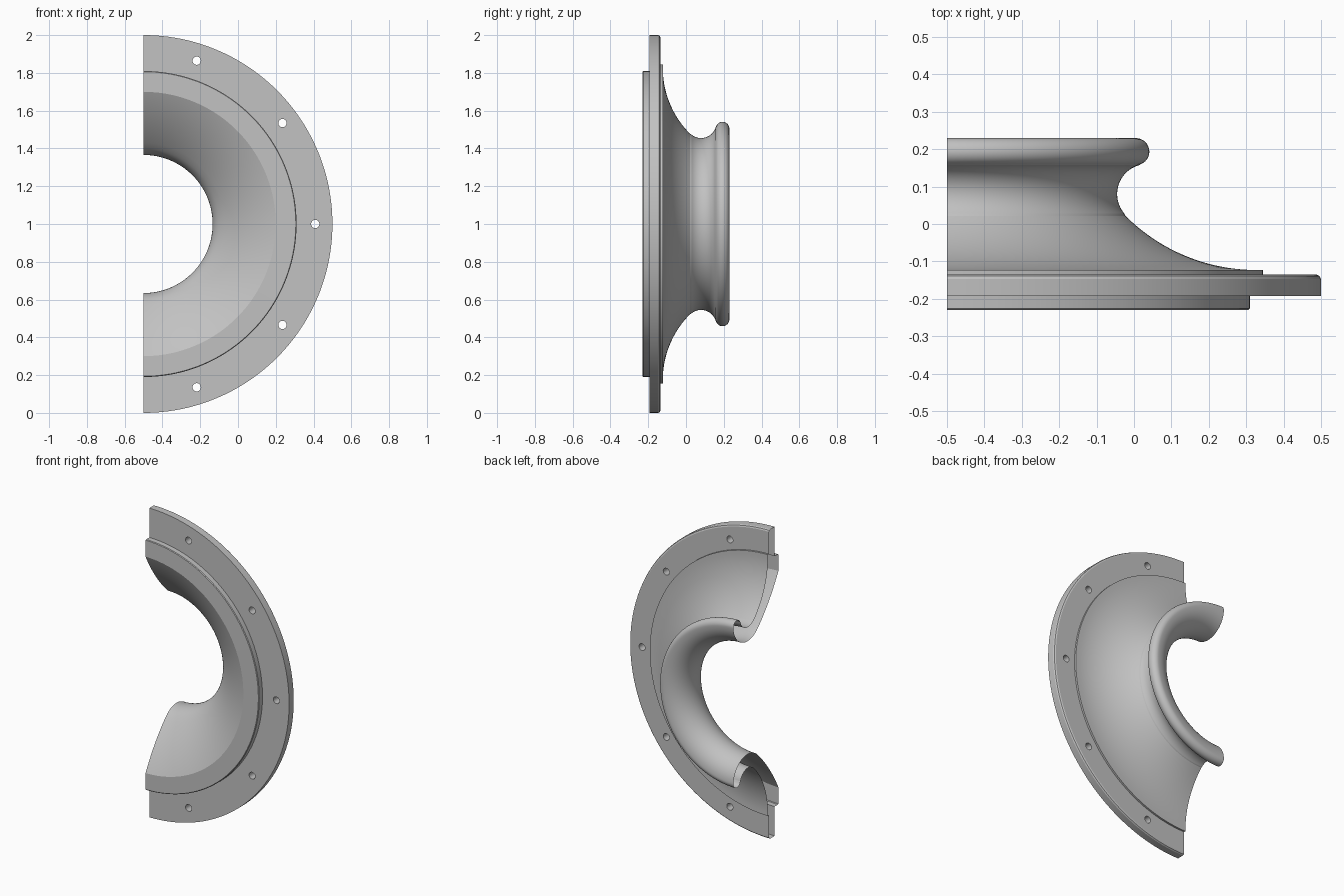
import bpy, bmesh, math

if "Cube" in bpy.data.objects:
    bpy.data.objects.remove(bpy.data.objects["Cube"])

AXIS_X, AXIS_Z = -0.5, 1.0   # the revolve axis runs along y through this point
SEGMENTS = 96

grey = bpy.data.materials.new("plain grey")
grey.diffuse_color = (0.54, 0.54, 0.54, 1)
grey.use_nodes = True
grey.node_tree.nodes["Principled BSDF"].inputs["Base Color"].default_value = grey.diffuse_color


def arc(centre, radius, a0, a1, steps=24):
    """Circular arc of (radius, y) points."""
    pts = []
    for i in range(steps + 1):
        a = math.radians(a0 + (a1 - a0) * i / steps)
        pts.append((centre[0] + radius * math.cos(a), centre[1] + radius * math.sin(a)))
    return pts


def half_revolve(name, profile, solid):
    """Sweep a (radius, y) profile through half a turn, as a solid or an open shell."""
    bm = bmesh.new()
    rings = []
    for i in range(SEGMENTS + 1):
        a = -math.pi / 2 + math.pi * i / SEGMENTS
        rings.append([bm.verts.new((AXIS_X + r * math.cos(a), y, AXIS_Z + r * math.sin(a)))
                      for r, y in profile])
    n = len(profile)
    for a, b in zip(rings, rings[1:]):
        for j in range(n if solid else n - 1):
            k = (j + 1) % n
            bm.faces.new((a[j], a[k], b[k], b[j]))
    if solid:
        bm.faces.new(rings[0])
        bm.faces.new(rings[-1])
    bmesh.ops.recalc_face_normals(bm, faces=bm.faces)
    mesh = bpy.data.meshes.new(name)
    bm.to_mesh(mesh)
    bm.free()
    mesh.materials.append(grey)
    obj = bpy.data.objects.new(name, mesh)
    bpy.context.collection.objects.link(obj)
    return obj


def smooth(obj, degrees):
    bpy.ops.object.select_all(action='DESELECT')
    obj.select_set(True)
    bpy.context.view_layer.objects.active = obj
    bpy.ops.object.shade_smooth_by_angle(angle=math.radians(degrees))


# flared hollow funnel with a rolled lip, open at its two cut ends
funnel_profile = (
    [(0.845, -0.135), (0.845, -0.123)]
    + arc((0.827, 0.372), 0.495, 270, 225)            # outer flare
    + arc((0.535, 0.08), 0.08, 225, 105)[1:]          # groove behind the lip
    + arc((0.505, 0.1935), 0.036, -75, 90)[1:]        # rolled lip
    + arc((0.51, 0.085), 0.1445, 90, 225)[1:]         # mouth and throat
    + arc((1.224, 0.799), 1.155, 225, 243)[1:]        # inner flare
    + [(0.806, -0.2295), (0.81, -0.2255), (0.81, -0.192)]   # raised front ring
)
funnel = half_revolve("flared_funnel", funnel_profile, False)
smooth(funnel, 10)

# flat mounting flange with a chamfered back edge
flange = half_revolve("mounting_flange", [
    (0.81, -0.192), (1.0, -0.192), (1.0, -0.147), (0.996, -0.139),
    (0.988, -0.135), (0.845, -0.135)], True)

# five bolt holes spaced along the flange
cutters = []
for i in range(-2, 3):
    a = math.radians(36 * i)
    bpy.ops.mesh.primitive_cylinder_add(
        vertices=24, radius=0.022, depth=0.3, rotation=(math.pi / 2, 0, 0),
        location=(AXIS_X + 0.909 * math.cos(a), -0.16, AXIS_Z + 0.909 * math.sin(a)))
    cutter = bpy.context.object
    cutter.name = "bolt_hole_cutter"
    cutter.hide_render = True
    cutter.data.materials.append(grey)
    mod = flange.modifiers.new("bolt hole", 'BOOLEAN')
    mod.operation = 'DIFFERENCE'
    mod.solver = 'EXACT'
    mod.object = cutter
    cutters.append(cutter)

# bake the holes, then drop the cutters
bpy.context.view_layer.update()
drilled = bpy.data.meshes.new_from_object(
    flange.evaluated_get(bpy.context.evaluated_depsgraph_get()))
flange.modifiers.clear()
flange.data = drilled
for cutter in cutters:
    bpy.data.objects.remove(cutter)

# open the flange at its cut ends and where it meets the funnel
bm = bmesh.new()
bm.from_mesh(drilled)


def is_open(face):
    at_cut = all(v.co.x < AXIS_X + 0.001 for v in face.verts)
    inner = all(math.hypot(v.co.x - AXIS_X, v.co.z - AXIS_Z) < 0.847 for v in face.verts)
    return at_cut or inner


bmesh.ops.delete(bm, geom=[f for f in bm.faces if is_open(f)], context='FACES')
bm.to_mesh(drilled)
bm.free()
smooth(flange, 20)
